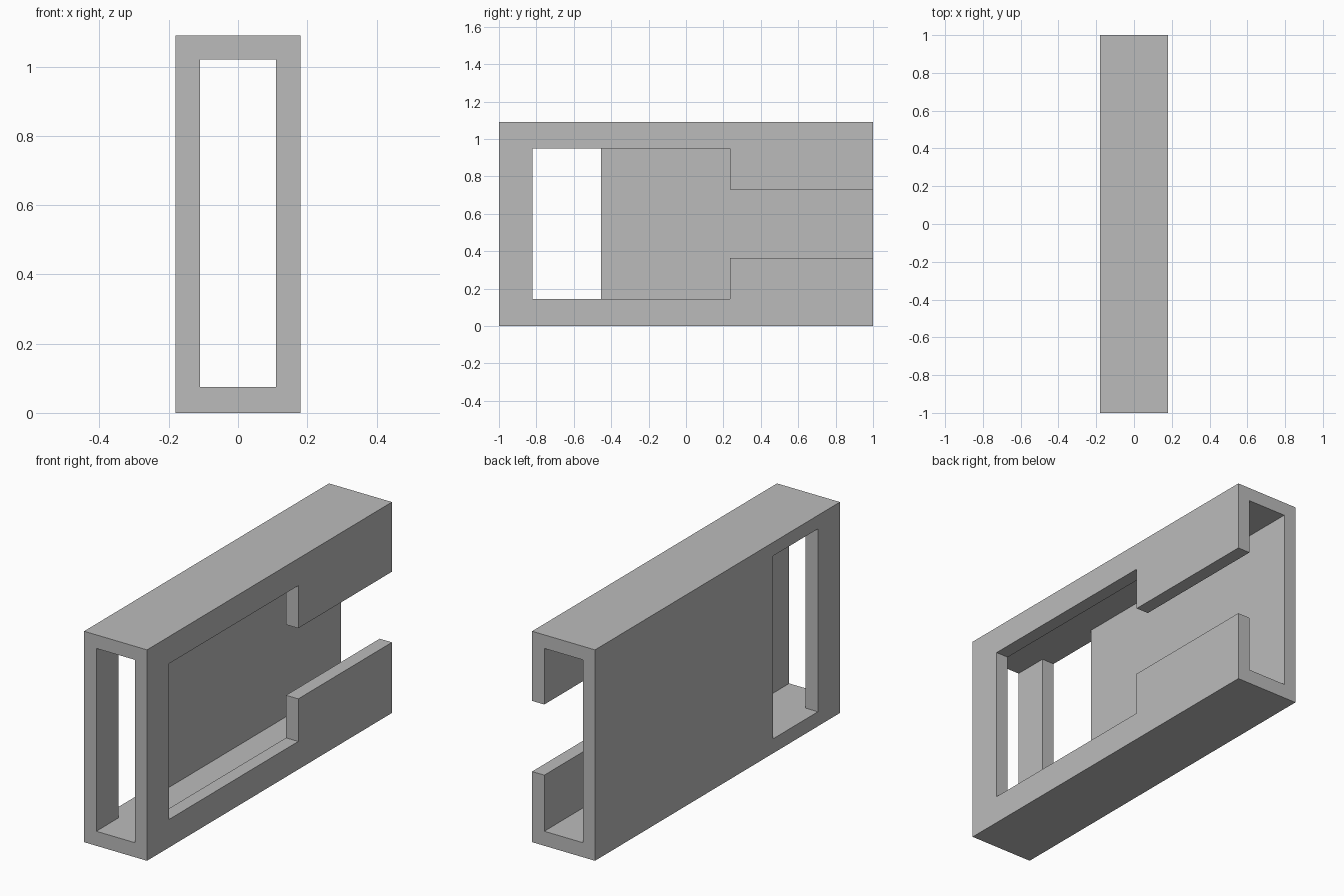
import bpy
import bmesh

cube = bpy.data.objects.get("Cube")
if cube:
    bpy.data.objects.remove(cube, do_unlink=True)

grey = bpy.data.materials.new("plain grey")
grey.use_nodes = True
colour = (0.5, 0.5, 0.5, 1)
grey.diffuse_color = colour
grey.node_tree.nodes["Principled BSDF"].inputs["Base Color"].default_value = colour

HALF_WIDTH, HALF_LENGTH, HEIGHT = 0.18, 1.0, 1.09
BORE, FLOOR, CEILING = 0.11, 0.075, 1.02
PAST = 1.2  # cutters run past the end faces


def prism(name, outline, x0, x1):
    """Extrude a (y, z) outline from x0 to x1."""
    bm = bmesh.new()
    face = bm.faces.new([bm.verts.new((x0, y, z)) for y, z in outline])
    grown = bmesh.ops.extrude_face_region(bm, geom=[face])["geom"]
    moved = [v for v in grown if isinstance(v, bmesh.types.BMVert)]
    bmesh.ops.translate(bm, verts=moved, vec=(x1 - x0, 0, 0))
    bmesh.ops.recalc_face_normals(bm, faces=bm.faces)
    mesh = bpy.data.meshes.new(name)
    bm.to_mesh(mesh)
    bm.free()
    mesh.materials.append(grey)
    obj = bpy.data.objects.new(name, mesh)
    bpy.context.collection.objects.link(obj)
    return obj


def rectangle(y0, y1, z0, z1):
    return [(y0, z0), (y1, z0), (y1, z1), (y0, z1)]


# Outer block of the sleeve
sleeve = prism("sleeve", rectangle(-HALF_LENGTH, HALF_LENGTH, 0, HEIGHT),
               -HALF_WIDTH, HALF_WIDTH)

# Bore running the whole length
bore = prism("bore_cutter", rectangle(-PAST, PAST, FLOOR, CEILING), -BORE, BORE)

# Stepped opening in the left wall: wide at the front, narrow to the back end
slot = prism("slot_cutter",
             [(-0.82, 0.145), (0.235, 0.145), (0.235, 0.365), (PAST, 0.365),
              (PAST, 0.73), (0.235, 0.73), (0.235, 0.95), (-0.82, 0.95)],
             0, 0.3)

# Full height window in the right wall
window = prism("window_cutter", rectangle(-0.82, -0.455, FLOOR, CEILING), -0.3, 0)

# Cut the openings and drop the cutters
for cutter in (bore, slot, window):
    cut = sleeve.modifiers.new(cutter.name, "BOOLEAN")
    cut.operation = "DIFFERENCE"
    cut.solver = "EXACT"
    cut.object = cutter
    cutter.hide_render = True

bpy.context.view_layer.update()
evaluated = sleeve.evaluated_get(bpy.context.evaluated_depsgraph_get())
finished = bpy.data.meshes.new_from_object(evaluated)
sleeve.modifiers.clear()
sleeve.data = finished
for cutter in (bore, slot, window):
    bpy.data.objects.remove(cutter, do_unlink=True)
